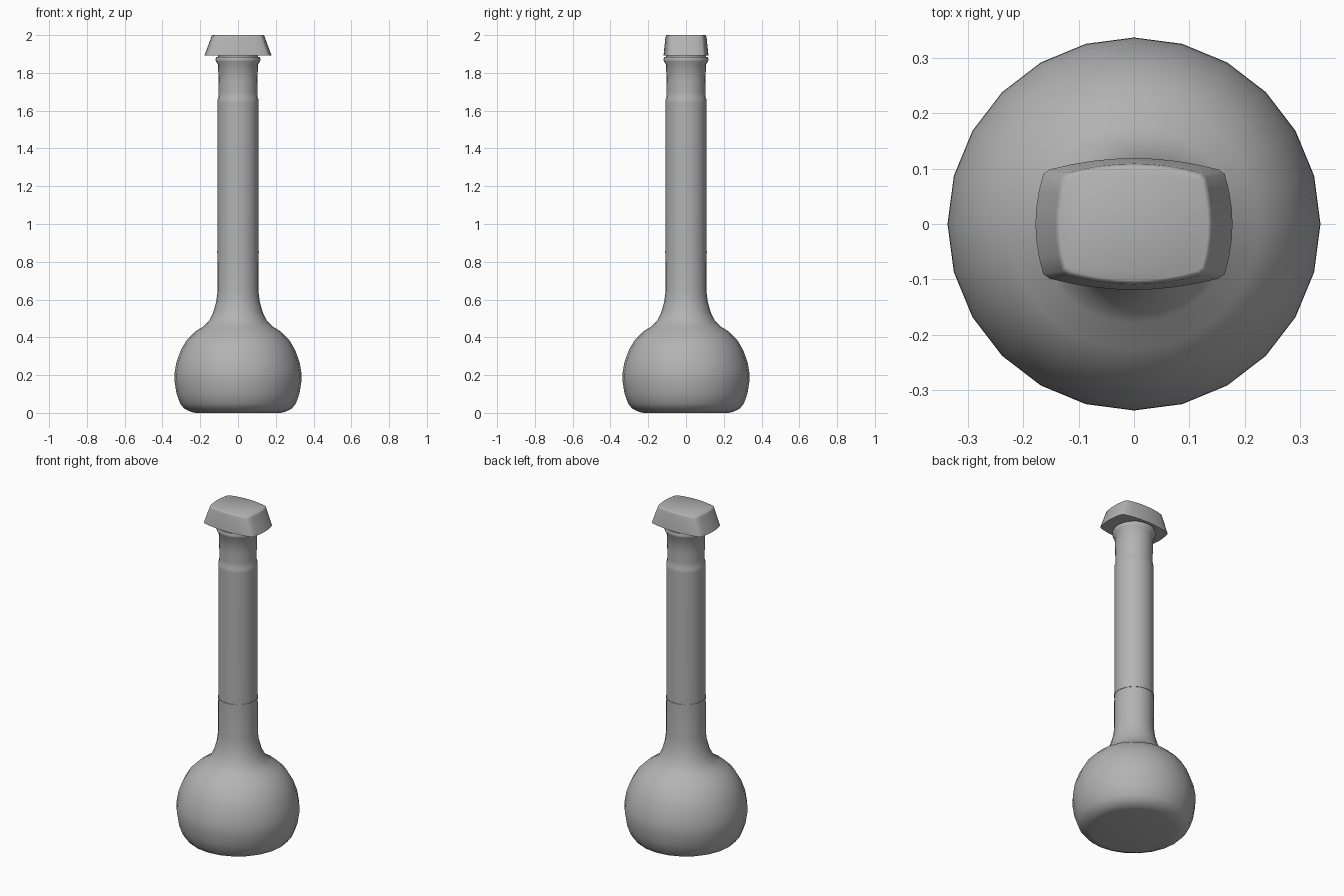
import bpy, math

if "Cube" in bpy.data.objects:
    bpy.data.objects.remove(bpy.data.objects["Cube"])

SEG = 24

# plain mid grey
grey = bpy.data.materials.new("mid_grey")
grey.diffuse_color = (0.45, 0.45, 0.45, 1)
grey.use_nodes = True
grey.node_tree.nodes["Principled BSDF"].inputs["Base Color"].default_value = grey.diffuse_color


def finish(name, verts, faces, angle):
    me = bpy.data.meshes.new(name)
    me.from_pydata(verts, [], faces)
    me.validate()
    me.materials.append(grey)
    ob = bpy.data.objects.new(name, me)
    bpy.context.collection.objects.link(ob)
    bpy.ops.object.select_all(action='DESELECT')
    ob.select_set(True)
    bpy.context.view_layer.objects.active = ob
    bpy.ops.object.shade_smooth_by_angle(angle=math.radians(angle))
    return ob


def loft(name, rings, angle, closed=False):
    """Skin equal-length rings; cap the ends, or join last to first."""
    n, m = len(rings[0]), len(rings)
    verts = [v for r in rings for v in r]
    faces = []
    for i in range(m if closed else m - 1):
        a, b = i * n, ((i + 1) % m) * n
        faces += [(a + j, a + (j + 1) % n, b + (j + 1) % n, b + j) for j in range(n)]
    if not closed:
        faces += [tuple(reversed(range(n))), tuple(range((m - 1) * n, m * n))]
    return finish(name, verts, faces, angle)


def circle(r, z):
    return [(r * math.cos(2 * math.pi * k / SEG), r * math.sin(2 * math.pi * k / SEG), z)
            for k in range(SEG)]


def lathe(name, profile, angle=50, closed=False):
    return loft(name, [circle(r, z) for r, z in profile], angle, closed)


# flask: bulb, long neck, slightly waisted mouth and rounded lip
lathe("flask_body", [
    (0.225, 0.003), (0.25, 0.006), (0.284, 0.022), (0.307, 0.05), (0.326, 0.105),
    (0.337, 0.175), (0.336, 0.21), (0.327, 0.265), (0.304, 0.33), (0.272, 0.385),
    (0.227, 0.43), (0.18, 0.46), (0.152, 0.49), (0.13, 0.535), (0.115, 0.59),
    (0.109, 0.64), (0.108, 0.85), (0.108, 1.645), (0.108, 1.66), (0.103, 1.672),
    (0.102, 1.70), (0.103, 1.76), (0.106, 1.845), (0.117, 1.86), (0.119, 1.872),
    (0.115, 1.884), (0.09, 1.886)])
# thin foot under the bulb
lathe("foot", [(0.225, 0.0), (0.245, 0.004), (0.22, 0.005)])
# fill mark around the neck
lathe("fill_mark", [(0.106, 0.845), (0.110, 0.846), (0.110, 0.854), (0.106, 0.855)], 30, True)
# plug of the stopper
lathe("stopper_plug", [(0.104, 1.88), (0.106, 1.895)], 30)


# stopper cap: tapered pillow-shaped outline
def pillow(cx, cy, bx, by, z):
    """Corner at about (cx, cy); sides bulge out to bx and by."""
    top = [(cx * 0.93 * t, by - (by - cy * 1.06) * t * t) for t in (1, .75, .5, .25, 0, -.25, -.5, -.75, -1)]
    side = [(-bx + (bx - cx) * t * t, cy * 0.97 * t) for t in (1, .67, .33, 0, -.33, -.67, -1)]
    half = top + side
    return [(x, y, z) for x, y in half] + [(-x, -y, z) for x, y in half]


loft("stopper_cap", [
    pillow(0.164, 0.093, 0.178, 0.119, 1.891),
    pillow(0.130, 0.087, 0.142, 0.109, 1.988),
    pillow(0.128, 0.084, 0.139, 0.106, 1.997),
    pillow(0.123, 0.080, 0.134, 0.102, 2.0)], 50)
